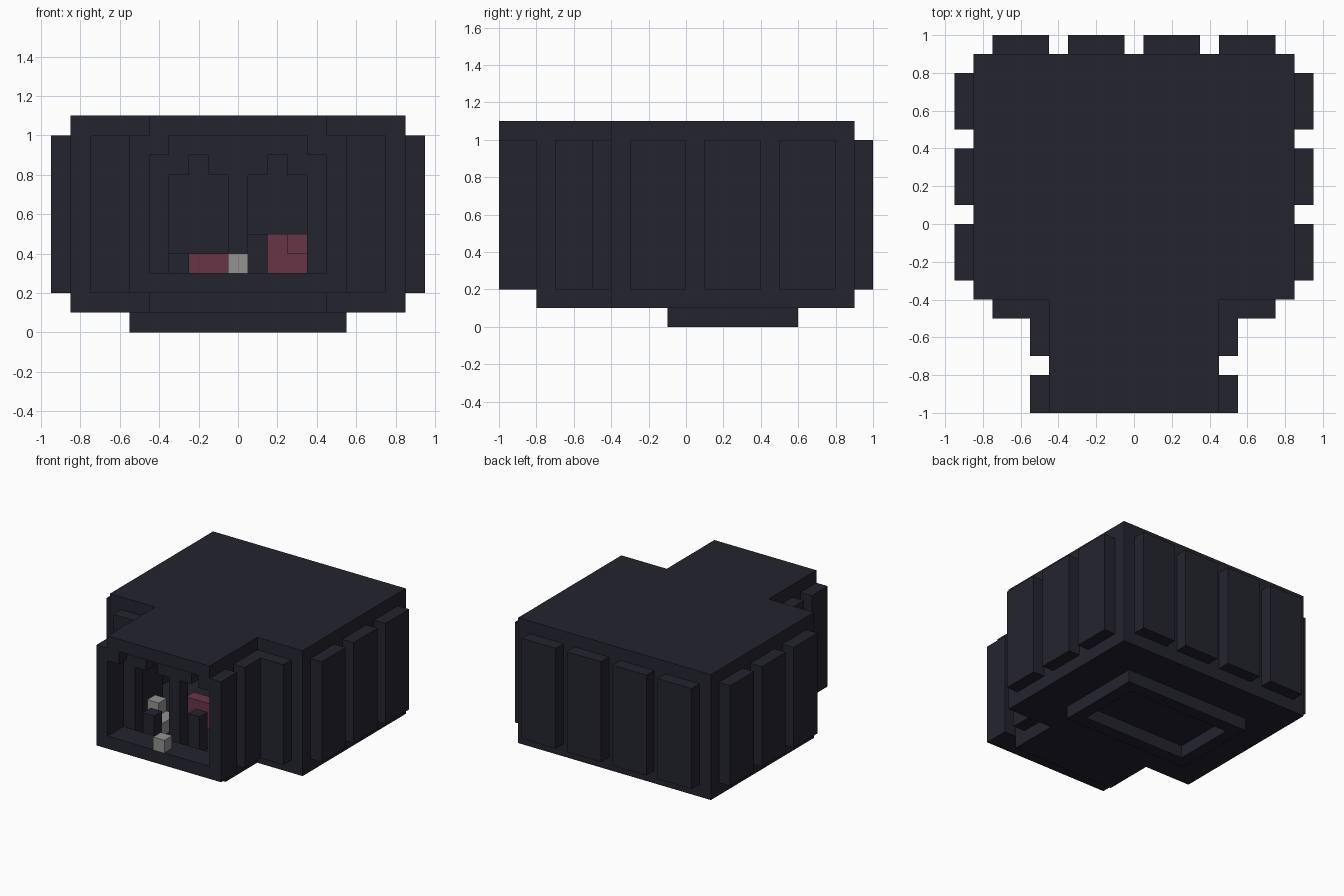
import bpy
import bmesh
from mathutils import Vector

if "Cube" in bpy.data.objects:
    bpy.data.objects.remove(bpy.data.objects["Cube"])


def material(name, colour):
    m = bpy.data.materials.new(name)
    m.use_nodes = True
    m.diffuse_color = (*colour, 1)
    m.node_tree.nodes["Principled BSDF"].inputs["Base Color"].default_value = (*colour, 1)
    return m


DARK = material("dark slate", (0.0175, 0.0175, 0.0275))
RED = material("dull red", (0.14, 0.036, 0.062))
GREY = material("pale grey", (0.29, 0.29, 0.285))


def boxes(name, mat, *spans):
    """One object from boxes given as (x0, x1, y0, y1, z0, z1)."""
    bm = bmesh.new()
    for x0, x1, y0, y1, z0, z1 in spans:
        lo, hi = Vector((x0, y0, z0)), Vector((x1, y1, z1))
        verts = bmesh.ops.create_cube(bm, size=1)["verts"]
        for v in verts:
            v.co = (lo + hi) / 2 + v.co * (hi - lo)
    mesh = bpy.data.meshes.new(name)
    bm.to_mesh(mesh)
    bm.free()
    mesh.materials.append(mat)
    ob = bpy.data.objects.new(name, mesh)
    bpy.context.collection.objects.link(ob)
    return ob


def both(*spans):
    """Each box together with its mirror image across x = 0."""
    return [s for b in spans for s in (b, (-b[1], -b[0], *b[2:]))]


# Hollow main hall
boxes("hall_floor", DARK, (-.85, .85, -.4, .9, .1, .2))
boxes("hall_roof", DARK, (-.85, .85, -.4, .9, 1, 1.1))
boxes("hall_side_walls", DARK, *both((.75, .85, -.4, .9, .2, 1)))
boxes("hall_back_wall", DARK, (-.75, .75, .8, .9, .2, 1))
boxes("hall_front_walls", DARK, *both((.45, .75, -.4, -.3, .2, 1)))

# Raised panels around the hall
boxes("side_panels", DARK, *both(*[(.85, .95, y, y + .3, .2, 1) for y in (-.3, .1, .5)]))
boxes("back_panels", DARK, *both(*[(x, x + .3, .9, 1, .2, 1) for x in (.05, .45)]))
boxes("front_panels", DARK, *both((.55, .75, -.5, -.4, .2, 1)))

# Entrance porch
boxes("porch_roof", DARK, (-.45, .45, -1, -.4, 1, 1.1))
boxes("porch_floor", DARK, (-.45, .45, -.8, -.4, .1, .2))
boxes("porch_sill", DARK, (-.45, .45, -1, -.8, .2, .3))
boxes("porch_walls", DARK, *both((.45, .55, -1, -.8, .2, 1), (.45, .55, -.7, -.4, .2, 1)))
boxes("opening_corners", DARK, *both((.35, .45, -1, -.9, .9, 1)))

# Inner arch with pillars and a notched beam
boxes("arch_pillars", DARK, (-.05, .05, -.8, -.7, .2, .8), *both((.35, .45, -.8, -.7, .2, .8)))
boxes("arch_beam", DARK, (-.45, .45, -.8, -.7, .9, 1))
boxes("beam_teeth", DARK, (-.15, .15, -.8, -.7, .8, .9), *both((.25, .45, -.8, -.7, .8, .9)))

# Blocks inside the entrance
boxes("dark_rubble", DARK, (-.35, -.25, -.7, -.6, .2, .4), (.05, .15, -.7, -.6, .2, .5))
boxes("red_bench", RED, (-.25, .35, -.3, -.2, .2, .4), (.15, .25, -.3, -.2, .4, .5),
      (.25, .35, -.4, -.2, .4, .5))
boxes("grey_stones", GREY, (-.05, .05, -1, -.9, .3, .4), (-.35, -.25, -.6, -.4, .2, .3),
      (-.45, -.35, -.5, -.4, .2, .4))

# Ring-shaped foot under the hall
boxes("foot_ring", DARK, *both((.45, .55, -.1, .6, 0, .1)),
      (-.45, .45, -.1, 0, 0, .1), (-.45, .45, .5, .6, 0, .1))
